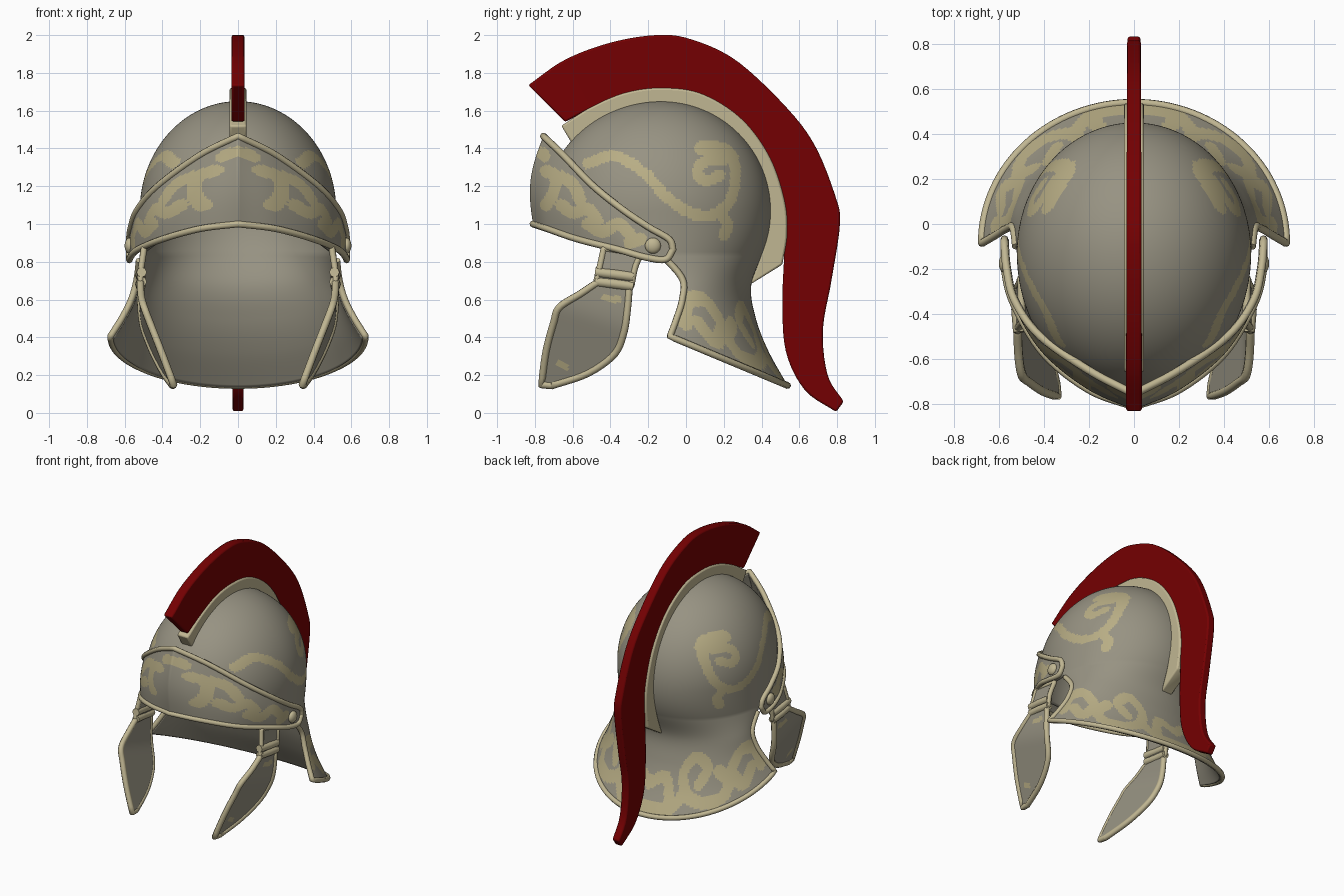
import bpy, bmesh, math
from mathutils import Vector, kdtree

if "Cube" in bpy.data.objects:
    bpy.data.objects.remove(bpy.data.objects["Cube"])

def material(name, rgb):
    m = bpy.data.materials.new(name)
    m.diffuse_color = (*rgb, 1)
    m.use_nodes = True
    m.node_tree.nodes["Principled BSDF"].inputs["Base Color"].default_value = m.diffuse_color
    return m

STEEL = material("grey_steel", (0.31, 0.29, 0.225))
GILT = material("gilded_pattern", (0.48, 0.42, 0.235))
TRIM = material("pale_gold_trim", (0.53, 0.47, 0.29))
RED = material("crest_red", (0.175, 0.0, 0.0005))

def sample(pts, t):
    """Catmull-Rom point on a list of tuples, t in 0..1"""
    n = len(pts) - 1
    f = min(max(t, 0), 1) * n
    i = min(int(f), n - 1)
    f -= i
    b, c = Vector(pts[i]), Vector(pts[i + 1])
    a = Vector(pts[i - 1]) if i > 0 else b * 2 - c
    d = Vector(pts[i + 2]) if i + 2 <= n else c * 2 - b
    return 0.5 * (2*b + (c - a)*f + (2*a - 5*b + 4*c - d)*f*f + (3*b - a - 3*c + d)*f**3)

def strokes(lines, width):
    """Painted-stroke test: is a 2D point near one of the curves?"""
    pts = [sample(l, k / 60) for l in lines for k in range(61)]
    kd = kdtree.KDTree(len(pts))
    for i, p in enumerate(pts):
        kd.insert((p[0], p[1], 0), i)
    kd.balance()
    return lambda u, v: kd.find((u, v, 0))[2] < width

def add(name, bm, mats):
    me = bpy.data.meshes.new(name)
    bm.to_mesh(me)
    bm.free()
    ob = bpy.data.objects.new(name, me)
    bpy.context.collection.objects.link(ob)
    for m in mats:
        me.materials.append(m)
    return ob

def shell(name, patches, paint, thick):
    """Plate from parametric patches; painted faces gilded outside only"""
    bm = bmesh.new()
    for f, u0, u1, nu, nv in patches:
        g = [[bm.verts.new(f(u0 + (u1 - u0) * j / nu, i / nv)) for j in range(nu + 1)]
             for i in range(nv + 1)]
        for i in range(nv):
            for j in range(nu):
                bm.faces.new((g[i][j], g[i][j+1], g[i+1][j+1], g[i+1][j]))
    bmesh.ops.remove_doubles(bm, verts=bm.verts, dist=0.0002)
    for f in bm.faces:
        f.smooth = True
        f.material_index = 0 if paint(f.calc_center_median()) else 1
    ob = add(name, bm, [GILT, STEEL])
    s = ob.modifiers.new("thickness", 'SOLIDIFY')
    s.thickness, s.offset = thick, -1
    s.material_offset = s.material_offset_rim = 1
    return ob

def tube(name, pts, r, cyclic=False):
    cu = bpy.data.curves.new(name, 'CURVE')
    cu.dimensions = '3D'
    cu.bevel_depth, cu.bevel_resolution, cu.use_fill_caps = r, 2, True
    sp = cu.splines.new('POLY')
    sp.points.add(len(pts) - 1)
    for p, q in zip(sp.points, pts):
        p.co = (*q, 1)
    sp.use_cyclic_u = cyclic
    cu.materials.append(TRIM)
    ob = bpy.data.objects.new(name, cu)
    bpy.context.collection.objects.link(ob)
    bpy.ops.object.select_all(action='DESELECT')
    ob.select_set(True)
    bpy.context.view_layer.objects.active = ob
    bpy.ops.object.convert(target='MESH')
    return bpy.context.object

def fin(name, outer, inner, w0, w1, mat, n=64):
    """Flat strip in the middle plane between two side-view curves"""
    bm = bmesh.new()
    rings = []
    for k in range(n + 1):
        o, i, w = sample(outer, k / n), sample(inner, k / n), w0 + (w1 - w0) * k / n
        rings.append([bm.verts.new(p) for p in
                      ((w, *o), (-w, *o), (-w, *i), (w, *i))])
    for a, b in zip(rings, rings[1:]):
        for q in range(4):
            bm.faces.new((a[q], a[(q+1) % 4], b[(q+1) % 4], b[q]))
    bm.faces.new(rings[0])
    bm.faces.new(rings[-1][::-1])
    bmesh.ops.recalc_face_normals(bm, faces=bm.faces)
    ob = add(name, bm, [mat])
    b = ob.modifiers.new("soft_edges", 'BEVEL')
    b.width, b.segments = 0.01, 2
    bpy.ops.object.select_all(action='DESELECT')
    ob.select_set(True)
    bpy.context.view_layer.objects.active = ob
    bpy.ops.object.shade_smooth_by_angle(angle=math.radians(50))
    return ob

# Skull bowl flowing into the flared neck guard
PHI = math.asin(-0.23 / 0.58)
ROWS = [(.675, -.085, .538, .405, .145), (.615, -.05, .435, .50, .33), (.565, -.02, .37, .60, .50),
        (.535, -.02, .345, .71, .67), (.52, -.13, -.13 + .58 * math.cos(PHI), .84, .84)]

def neck(u, v):
    w, ys, yb, zs, zb = sample(ROWS, v)
    c, s = math.cos(2 * math.pi * u), math.sin(2 * math.pi * u)
    return (w * c, ys + (yb - ys) * s, zs + (zb - zs) * s)

def dome(u, v):
    c, s = math.cos(2 * math.pi * u), math.sin(2 * math.pi * u)
    p0 = math.asin((0.84 + 0.2 * max(0, -s) ** 2 - 1.07) / 0.58)
    p = p0 + (math.pi / 2 - p0) * v
    return (0.52 * c * (math.cos(p) if p > 0 else 1),
            -0.13 + (0.58 if s > 0 else 0.62) * s * math.cos(p), 1.07 + 0.58 * math.sin(p))

bowl_paint = strokes([
    [(-.52, 1.32), (-.38, 1.36), (-.22, 1.27), (-.11, 1.15), (.02, 1.06), (.15, 1.05),
     (.24, 1.14), (.26, 1.29), (.2, 1.39), (.07, 1.4)],
    [(.25, 1.35), (.2, 1.4), (.08, 1.41)], [(.22, 1.35), (.12, 1.38)],
    [(.2, 1.34), (.1, 1.33), (.06, 1.27), (.11, 1.23), (.18, 1.26)],
    [(.18, 1.06), (.22, 1.0), (.2, .94)]], 0.03)
guard_paint = strokes([
    [(.06, .1), (.08, .22), (.19, .27), (.28, .18), (.22, .07), (.14, .13)],
    [(.28, .18), (.36, .06), (.5, .06), (.62, .14), (.64, .28), (.54, .36), (.45, .27), (.52, .18)],
    [(.3, .12), (.37, .22)], [(.64, .14), (.75, .05), (.92, .06)],
    [(.74, .09), (.8, .25), (.94, .2)]], 0.04)

def skull_paint(c):
    if c.z > 0.86:
        return bowl_paint(c.y, c.z)
    a = math.atan2(c.y + 0.07, abs(c.x))
    return c.y > -0.1 and guard_paint(a * 0.6, c.z - 0.405 + 0.265 * math.sin(a))

shell("skull_and_neck_guard", [(dome, 0, 1, 288, 88), (neck, 0, .5, 144, 50)], skull_paint, 0.022)
tube("neck_guard_trim", [neck(0, .94 - k / 24) for k in range(23)]
     + [neck(k / 128, 0) for k in range(65)] + [neck(.5, k / 24 - .02) for k in range(1, 24)], 0.018)

# Pointed brow plate
LOW = [(0, -.81, 1.0), (.2, -.735, .975), (.4, -.575, .92), (.53, -.36, .865),
       (.57, -.22, .825), (.575, -.11, .812), (.575, -.068, .865)]
UPP = [(0, -.755, 1.465), (.2, -.65, 1.365), (.42, -.495, 1.205), (.53, -.34, 1.08),
       (.565, -.2, .985), (.575, -.09, .92), (.575, -.068, .865)]

def brow(u, v):
    s = 2 * u - 1
    p = sample(LOW, abs(s)).lerp(sample(UPP, abs(s)), v)
    p.y -= 0.04 * math.sin(math.pi * v) * (1 - abs(s))
    p.x *= 1 if s > 0 else -1
    return p

brow_paint = strokes([
    [(-.8, 1.4), (-.75, 1.36)], [(-.74, 1.28), (-.69, 1.25), (-.7, 1.17), (-.74, 1.1)],
    [(-.66, 1.25), (-.6, 1.21), (-.56, 1.13)], [(-.66, 1.1), (-.6, 1.06), (-.52, 1.08), (-.47, 1.02)],
    [(-.52, 1.0), (-.44, .96), (-.36, 1.0), (-.3, .95)], [(-.3, .9), (-.24, .92)]], 0.033)
shell("brow_plate", [(brow, 0, 1, 200, 48)], lambda c: brow_paint(c.y, c.z), 0.02)
tube("brow_trim", [brow(k / 80, 0) for k in range(80)]
     + [brow(1 - k / 80, 1) for k in range(80)], 0.018, True)

# Crest holder and crest
fin("crest_holder",
    [(-.66, 1.52), (-.5, 1.62), (-.32, 1.695), (-.13, 1.72), (.08, 1.69), (.29, 1.56),
     (.44, 1.36), (.52, 1.13), (.535, .95), (.51, .785)],
    [(-.6, 1.42), (-.48, 1.53), (-.32, 1.61), (-.13, 1.64), (.06, 1.6), (.23, 1.5),
     (.37, 1.32), (.43, 1.1), (.41, .88), (.34, .68)], 0.045, 0.045, TRIM)
fin("crest",
    [(-.835, 1.735), (-.64, 1.87), (-.4, 1.96), (-.16, 2.0), (.02, 1.98), (.26, 1.87), (.52, 1.63),
     (.68, 1.42), (.79, 1.15), (.815, 1.0), (.77, .7), (.725, .44), (.75, .2), (.835, .06)],
    [(-.64, 1.54), (-.5, 1.61), (-.32, 1.67), (-.14, 1.69), (.05, 1.66), (.24, 1.55), (.4, 1.36),
     (.48, 1.18), (.515, 1.0), (.52, .85), (.51, .58), (.53, .32), (.63, .12), (.795, .005)],
    0.035, 0.028, RED)

# Cheek guards: hanging tab and leaf-shaped plate, mirrored
def cheek(front, back):
    def f(u, v):
        y, z = sample(back, 1 - v).lerp(sample(front, 1 - v), 1 - u)
        x = .34 + .36 * (z - .13) + .12 * (y + .78)
        x = x if x < .485 else .485 + .04 * math.tanh((x - .485) / .04)
        return Vector((x - max(0, z - .74) * .15, y, z))
    return f

tab = cheek([(-.435, .87), (-.45, .8), (-.475, .69)], [(-.24, .84), (-.27, .77), (-.29, .67)])
leaf = cheek([(-.47, .69), (-.56, .63), (-.67, .56), (-.7, .48), (-.74, .33), (-.765, .15)],
             [(-.3, .67), (-.31, .55), (-.33, .42), (-.38, .31), (-.52, .21), (-.71, .145)])
cheek_paint = strokes([[(-.43, .61), (-.36, .6)], [(-.67, .26), (-.64, .24)]], 0.018)

def outline(f, n=24):
    t = [k / n for k in range(n)]
    pts = ([f(0, k) for k in t] + [f(k, 1) for k in t]
           + [f(1, 1 - k) for k in t] + [f(1 - k, 0) for k in t])
    return [p - Vector((0.008, 0, 0)) for p in pts]

parts = [shell("cheek_tab", [(tab, 0, 1, 10, 12)], lambda c: False, 0.022),
         shell("cheek_plate", [(leaf, 0, 1, 32, 48)], lambda c: cheek_paint(c.y, c.z), 0.022),
         tube("cheek_tab_trim", outline(tab), 0.017, True),
         tube("cheek_plate_trim", outline(leaf), 0.02, True)]
for i, z in enumerate((.745, .695)):
    parts.append(tube("cheek_band_%d" % (i + 1),
                      [(.51, -.48, z), (.518, -.38, z - .012), (.515, -.28, z - .025)], 0.027))

# Hinge rivet
bm = bmesh.new()
bmesh.ops.create_uvsphere(bm, u_segments=24, v_segments=12, radius=0.042)
for v in bm.verts:
    v.co = (v.co.x * 0.6 + 0.575, v.co.y - 0.175, v.co.z + 0.885)
for f in bm.faces:
    f.smooth = True
parts.append(add("hinge_rivet", bm, [TRIM]))
for ob in parts:
    ob.modifiers.new("both_sides", 'MIRROR')
